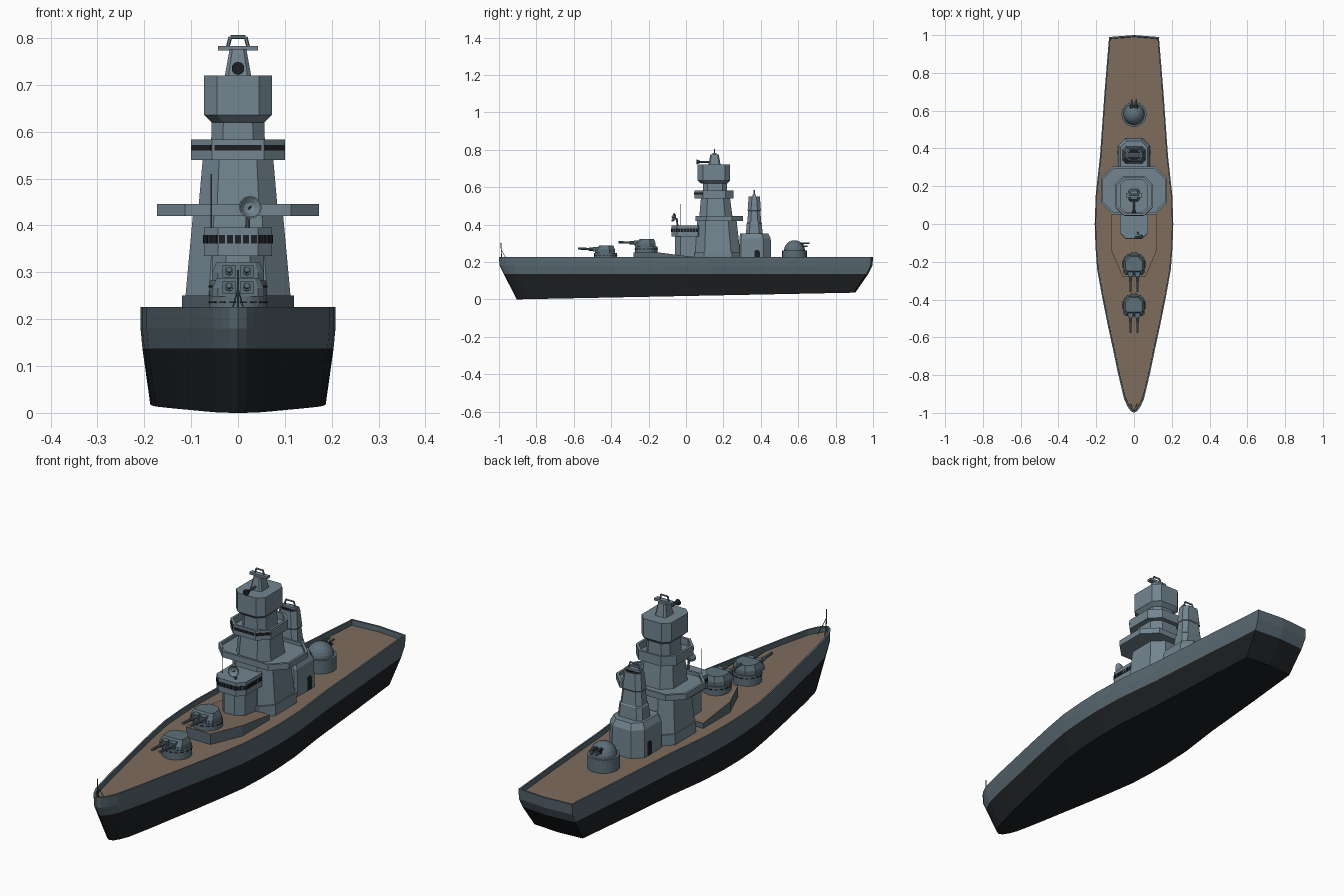
import bpy, bmesh
from math import sin, cos, pi, atan2, hypot
from mathutils import Vector, Matrix

if "Cube" in bpy.data.objects:
    bpy.data.objects.remove(bpy.data.objects["Cube"])


def mat(name, r, g, b):
    m = bpy.data.materials.new(name)
    m.diffuse_color = (r, g, b, 1)
    m.use_nodes = True
    m.node_tree.nodes["Principled BSDF"].inputs["Base Color"].default_value = m.diffuse_color
    return m


GREY = mat("tower_grey", .17, .235, .28)
HULL = mat("hull_grey", .095, .135, .16)
GUN = mat("gun_grey", .11, .16, .19)
DARK = mat("dark", .012, .014, .016)
WOOD = mat("deck_brown", .21, .15, .11)


def finish(name, bm, mats):
    bmesh.ops.recalc_face_normals(bm, faces=bm.faces[:])
    me = bpy.data.meshes.new(name)
    bm.to_mesh(me)
    bm.free()
    for m in mats:
        me.materials.append(m)
    ob = bpy.data.objects.new(name, me)
    bpy.context.collection.objects.link(ob)
    return ob


def loft(name, rings, mats, bands=None):
    """Skin a stack of rings; bands gives material index for bottom, each band, top."""
    bm = bmesh.new()
    vs = [[bm.verts.new(p) for p in r] for r in rings]
    n = len(rings[0])
    bands = bands or [0] * (len(rings) + 1)
    bm.faces.new(vs[0][::-1]).material_index = bands[0]
    for k, (a, b) in enumerate(zip(vs, vs[1:])):
        for i in range(n):
            j = (i + 1) % n
            bm.faces.new((a[i], a[j], b[j], b[i])).material_index = bands[k + 1]
    bm.faces.new(vs[-1]).material_index = bands[-1]
    return finish(name, bm, mats)


def octa(hw, y0, y1, z, c, cb=None):
    """Rectangle with cut corners: c at the front, cb at the back."""
    cb = c if cb is None else cb
    half = [(hw - c, y0), (hw, y0 + c), (hw, y1 - cb), (hw - cb, y1)]
    return [(x, y, z) for x, y in half] + [(-x, y, z) for x, y in half[::-1]]


def platform(name, hw, y0, y1, z0, z1, c, t=.01):
    inner = (hw - t, y0 + t, y1 - t)
    return loft(name, [octa(hw, y0, y1, z0, c), octa(hw, y0, y1, z1, c),
                       octa(*inner, z1, c - t * .4), octa(*inner, z0 + .012, c - t * .4)], [GREY])


def box(name, c, s, m, rz=0):
    bm = bmesh.new()
    bmesh.ops.create_cube(bm, size=1, matrix=Matrix.Translation(c) @ Matrix.Rotation(rz, 4, 'Z')
                          @ Matrix.Diagonal((*s, 1)))
    return finish(name, bm, [m])


def rod(name, a, b, r, m=GUN, r2=None, n=10):
    a, b = Vector(a), Vector(b)
    bm = bmesh.new()
    rot = (b - a).to_track_quat('Z', 'Y').to_matrix().to_4x4()
    bmesh.ops.create_cone(bm, cap_ends=True, segments=n, radius1=r, radius2=r if r2 is None else r2,
                          depth=(b - a).length, matrix=Matrix.Translation((a + b) / 2) @ rot)
    return finish(name, bm, [m])


def panes(name, ring, edges, pitch, fill, h, z):
    """Dark window panes along chosen edges of a ring."""
    for e in edges:
        a, b = Vector(ring[e]), Vector(ring[(e + 1) % len(ring)])
        d = b - a
        n = max(1, round(d.length / pitch))
        for i in range(n):
            p = a + d * (i + .5) / n
            box(name, (p.x, p.y, z), (d.length / n * fill, .004, h), DARK, atan2(d.y, d.x))


# Hull: half outline lofted upward, ends raked below the bulwark
side = [(.018, -.99), (.035, -.965), (.053, -.925), (.085, -.79), (.112, -.66), (.14, -.53), (.17, -.38),
        (.195, -.24), (.204, -.12), (.208, 0), (.203, .15), (.18, .36), (.155, .71), (.132, .99)]
outline = [(0, -1)] + side + [(0, 1)] + [(-x, y) for x, y in side[::-1]]


def hull_ring(z, sx, sy, inset=0):
    out = []
    for x, y in outline:
        s = (x > 0) - (x < 0)
        out.append((s * max(abs(x) * sx - inset, .002 * abs(s)), y * sy, .018 + .018 * y if z is None else z))
    return out


loft("hull", [hull_ring(None, .9, .905), hull_ring(.137, .98, .975), hull_ring(.18, 1, .997),
              hull_ring(.226, 1, 1), hull_ring(.226, 1, .992, .007), hull_ring(.203, 1, .99, .007)],
     [DARK, HULL, WOOD], [0, 0, 1, 1, 1, 1, 2])

# Raised forward deck under the second turret
half = [(.06, -.28), (.12, -.14), (.12, .05)]
deck = half + [(-x, y) for x, y in half[::-1]]
loft("raised_deck", [[(x, y, .2) for x, y in deck],
                     [(x, y, .25 if y < 0 else .226) for x, y in deck]], [HULL, WOOD], [0, 0, 1])

# Tower
loft("tower_foot", [octa(.117, .045, .295, .2, .05), octa(.117, .045, .295, .25, .05)], [GREY])
loft("tower_lower", [octa(.112, .05, .29, .25, .05), octa(.096, .06, .27, .425, .045)], [GREY])
platform("lower_platform", .173, .05, .305, .42, .446, .06)
loft("tower_middle", [octa(.085, .07, .25, .43, .04), octa(.075, .08, .235, .545, .035)], [GREY])
platform("upper_platform", .1, .045, .255, .54, .583, .045)
panes("platform_window", octa(.1, .045, .255, 0, .045), [7, 0, 6], .2, .92, .012, .566)
loft("tower_neck", [octa(.058, .09, .22, .55, .025), octa(.056, .09, .22, .63, .025)], [GREY])
loft("tower_head", [octa(.056, .08, .22, .62, .025), octa(.073, .062, .236, .636, .028),
                    octa(.073, .062, .236, .72, .028)], [GREY])
loft("mast_base", [octa(.028, .12, .185, .72, .008), octa(.018, .13, .175, .775, .006)], [GREY])


def frame(name, y, z, w, h):
    """Trapezoid bar loop on a mast top."""
    p = [(-w, y, z), (-w * .75, y, z + h), (w * .75, y, z + h), (w, y, z)]
    for a, b in zip(p, p[1:]):
        rod(name, a, b, .004, GREY, n=6)


box("mast_crossbar", (0, .152, .778), (.086, .022, .01), GREY)
frame("mast_frame", .152, .78, .022, .022)
rod("searchlight_arm", (0, .13, .735), (0, .07, .735), .005)
rod("searchlight", (0, .075, .735), (0, .055, .735), .006, DARK, .014)

# Bridge
loft("bridge_base", [octa(.056, -.06, .07, .2, .03, .005), octa(.056, -.06, .07, .34, .03, .005)], [GREY])
bridge = octa(.073, -.077, .07, .335, .03, .005)
loft("bridge", [bridge, [(x, y, .395) for x, y, z in bridge]], [GREY])
panes("bridge_window", bridge, [7, 0, 6, 1, 5], .0165, .75, .018, .37)
rod("bridge_antenna", (-.057, -.03, .39), (-.057, -.03, .51), .0015)

# Radar dish
rod("dish_post", (.02, -.045, .39), (.022, -.05, .435), .005)
bm = bmesh.new()
prof = [(0, 0), (.012, .003), (.02, .009), (.025, .017), (.022, .017), (.012, .007), (0, .004)]
vs = [bm.verts.new((r, 0, z)) for r, z in prof]
es = [bm.edges.new(p) for p in zip(vs, vs[1:])]
bmesh.ops.spin(bm, geom=vs + es, axis=(0, 0, 1), cent=(0, 0, 0), angle=2 * pi, steps=12)
bmesh.ops.remove_doubles(bm, verts=bm.verts[:], dist=1e-5)
aim = Vector((.2, -1, .25)).to_track_quat('Z', 'Y').to_matrix().to_4x4()
bm.transform(Matrix.Translation((.023, -.053, .435)) @ aim)
finish("radar_dish", bm, [GREY])
rod("dish_feed", (.023, -.053, .435), (.028, -.077, .441), .002)


# Twin main turrets
def turret(y, z0, z):
    rod("turret_ring", (0, y, z0), (0, y, z), .061, GUN, n=24)
    for k in range(16):
        a = 2 * pi * (k + .5) / 16
        box("turret_vent", (.061 * cos(a), y + .061 * sin(a), z - .012), (.015, .003, .004), DARK, a + pi / 2)
    loft("turret_house", [octa(.055, y - .058, y + .05, z, .012, .03),
                          octa(.055, y - .055, y + .05, z + .018, .012, .03),
                          octa(.046, y - .035, y + .042, z + .04, .01, .026)], [GUN])
    for x in (-.019, .019):
        box("gun_mantlet", (x, y - .052, z + .02), (.028, .028, .026), GUN)
        rod("gun_sleeve", (x, y - .05, z + .02), (x, y - .09, z + .021), .009)
        rod("gun_barrel", (x, y - .08, z + .021), (x, y - .148, z + .024), .006)


turret(-.43, .2, .248)
turret(-.213, .24, .282)

# Funnel and its deckhouse
loft("funnel_house", [octa(.087, .285, .455, .2, .01, .04), octa(.085, .285, .453, .325, .01, .04),
                      octa(.072, .29, .44, .352, .01, .035)], [GREY])


def fun(t, g=0):
    hw, d = .062 - .02 * t + g, .045 - .015 * t + g
    return octa(hw, .365 - d, .365 + d, .345 + .205 * t, .018)


loft("funnel", [fun(0), fun(.3), fun(.32, -.003), fun(.62, -.003), fun(.64), fun(1),
                [(x * .85, .365 + (y - .365) * .8, z) for x, y, z in fun(1)],
                [(x * .85, .365 + (y - .365) * .8, z - .02) for x, y, z in fun(1)]],
     [GREY, DARK], [0] * 7 + [1, 1])
box("funnel_crossbar", (0, .365, .555), (.07, .02, .01), GREY)
frame("funnel_frame", .365, .558, .026, .024)

# Arched side doors
for s in (-1, 1):
    arch = [(-.015, .203), (.015, .203)] + [(.015 * cos(pi * k / 6), .25 + .015 * sin(pi * k / 6)) for k in range(7)]
    loft("deckhouse_door", [[(s * x, .38 + u, z) for u, z in arch] for x in (.08, .088)], [DARK])

# Domed aft gun mount
cy = .58
rod("aft_ring", (0, cy, .2), (0, cy, .262), .066, GUN, n=24)
bm = bmesh.new()
bmesh.ops.create_uvsphere(bm, u_segments=20, v_segments=12, radius=.056)
bmesh.ops.bisect_plane(bm, geom=bm.verts[:] + bm.edges[:] + bm.faces[:], plane_co=(0, 0, 0),
                       plane_no=(0, 0, -1), clear_outer=True)
bm.transform(Matrix.Translation((0, cy, .26)))
finish("aft_dome", bm, [GUN])
box("dome_slit", (0, cy + .022, .281), (.042, .05, .04), DARK)
for x in (-.011, .011):
    for z in (.284, .3):
        rod("aft_gun", (x, cy, z), (x, cy + (.08 if z > .29 else .07), z), .0045)

# Bow staff with stays
rod("bow_staff", (0, -.985, .2), (0, -.99, .305), .002)
for x in (-.018, .018):
    rod("staff_stay", (x, -.95, .2), (0, -.988, .265), .0015)
